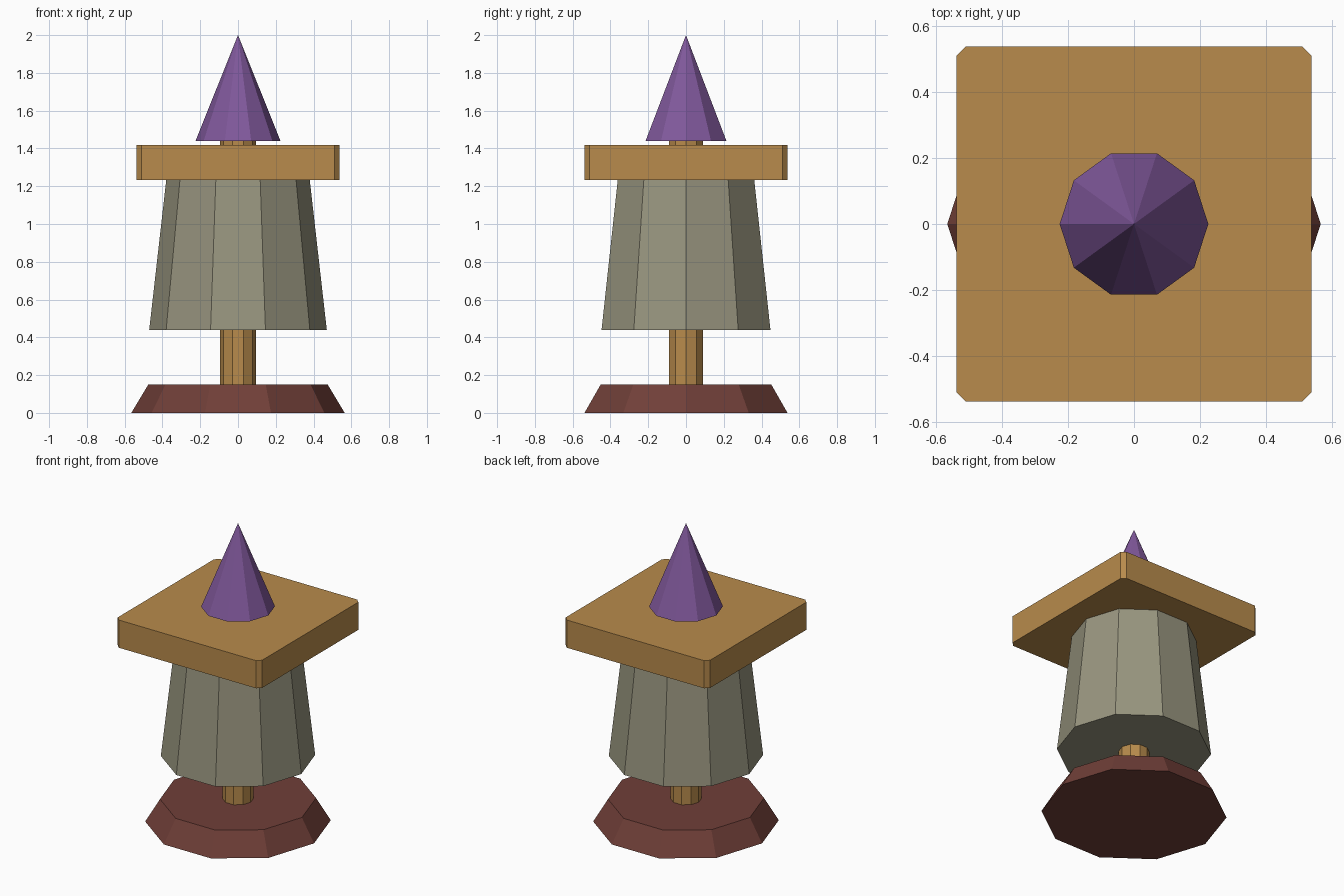
import bpy, bmesh, math

if "Cube" in bpy.data.objects:
    bpy.data.objects.remove(bpy.data.objects["Cube"])

SIDES = 10


def linear(c):
    c /= 255
    return c / 12.92 if c <= 0.04045 else ((c + 0.055) / 1.055) ** 2.4


def material(name, rgb):
    m = bpy.data.materials.new(name)
    m.diffuse_color = (*[linear(c) for c in rgb], 1)
    m.use_nodes = True
    m.node_tree.nodes["Principled BSDF"].inputs["Base Color"].default_value = m.diffuse_color
    return m


wood = material("golden wood", (184, 139, 76))
stone = material("grey green", (152, 149, 127))
maroon = material("dark red brown", (112, 63, 56))
purple = material("purple", (128, 88, 155))


def finish(name, bm, mat):
    bmesh.ops.recalc_face_normals(bm, faces=bm.faces)
    me = bpy.data.meshes.new(name)
    bm.to_mesh(me)
    bm.free()
    me.materials.append(mat)
    ob = bpy.data.objects.new(name, me)
    bpy.context.collection.objects.link(ob)
    return ob


def frustum(name, z0, z1, r0, r1, mat):
    """Closed ten-sided frustum with corners on the x axis; r1 = 0 gives a cone."""
    bm = bmesh.new()

    def ring(r, z):
        return [bm.verts.new((r * math.cos(math.tau * i / SIDES),
                              r * math.sin(math.tau * i / SIDES), z))
                for i in range(SIDES)]

    low = ring(r0, z0)
    bm.faces.new(low)
    if r1 == 0:
        tip = bm.verts.new((0, 0, z1))
        for i in range(SIDES):
            bm.faces.new((low[i], low[(i + 1) % SIDES], tip))
    else:
        high = ring(r1, z1)
        bm.faces.new(high)
        for i in range(SIDES):
            j = (i + 1) % SIDES
            bm.faces.new((low[i], low[j], high[j], high[i]))
    return finish(name, bm, mat)


# Foot, post, body and pointed top
frustum("base", 0, 0.15, 0.565, 0.475, maroon)
frustum("post", 0.15, 1.44, 0.094, 0.094, wood)
frustum("body", 0.44, 1.232, 0.47, 0.38, stone)
frustum("spire", 1.44, 2.0, 0.225, 0, purple)

# Square slab with clipped vertical corners
half, clip = 0.537, 0.027
bm = bmesh.new()
outline = []
for sx, sy in ((1, 1), (-1, 1), (-1, -1), (1, -1)):
    pair = [(sx * half, sy * (half - clip)), (sx * (half - clip), sy * half)]
    outline += pair if sx * sy > 0 else pair[::-1]
slab = bm.faces.new([bm.verts.new((x, y, 1.232)) for x, y in outline])
top = bmesh.ops.extrude_face_region(bm, geom=[slab], use_keep_orig=True)["geom"]
bmesh.ops.translate(bm, vec=(0, 0, 0.186),
                    verts=[g for g in top if isinstance(g, bmesh.types.BMVert)])
finish("roof_slab", bm, wood)
